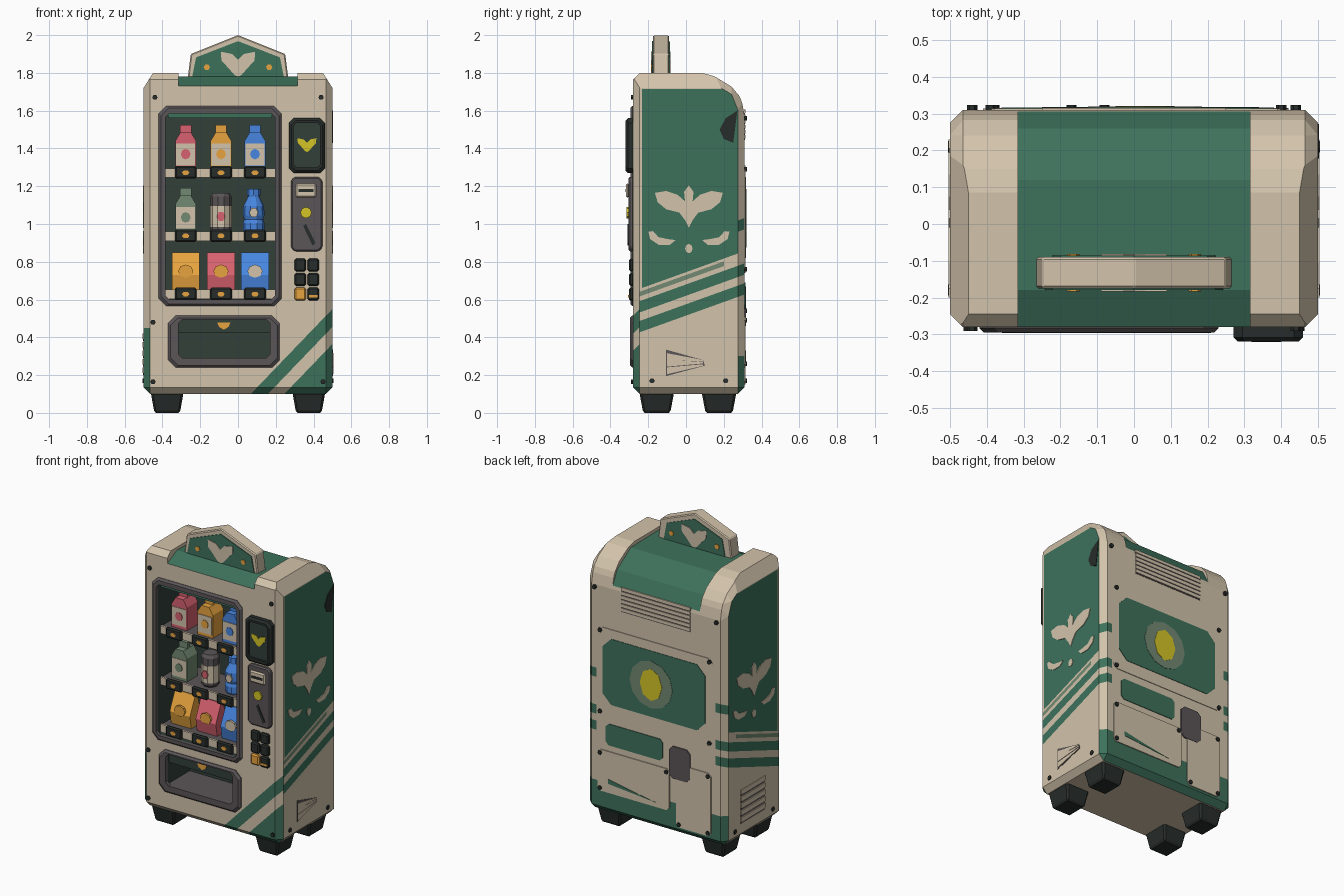
import bpy, bmesh, math
from mathutils import Vector

if "Cube" in bpy.data.objects:
    bpy.data.objects.remove(bpy.data.objects["Cube"])

COL = {
    'cream': (0.65, 0.55, 0.41), 'green': (0.047, 0.165, 0.105), 'charcoal': (0.02, 0.026, 0.024),
    'interior_dark': (0.032, 0.05, 0.042), 'grey': (0.105, 0.092, 0.098), 'orange': (0.80, 0.37, 0.05),
    'pink': (0.68, 0.12, 0.16), 'blue': (0.065, 0.24, 0.75), 'yellow': (0.66, 0.56, 0.02), 'sage': (0.17, 0.25, 0.17)}
MAT = {}
for k, c in COL.items():
    MAT[k] = bpy.data.materials.new(k)
    MAT[k].diffuse_color = (*c, 1)


def finish(bm, name, mat):
    bmesh.ops.recalc_face_normals(bm, faces=bm.faces)
    me = bpy.data.meshes.new(name)
    bm.to_mesh(me)
    bm.free()
    ob = bpy.data.objects.new(name, me)
    bpy.context.collection.objects.link(ob)
    me.materials.append(MAT[mat])
    return ob


def prism(name, pts, axis, a0, a1, mat, bevel=0):
    """Extrude a 2D outline along x (points are y,z) or y (points are x,z)."""
    bm = bmesh.new()
    at = (lambda p, a: (a, p[0], p[1])) if axis == 'x' else (lambda p, a: (p[0], a, p[1]))
    A = [bm.verts.new(at(p, a0)) for p in pts]
    B = [bm.verts.new(at(p, a1)) for p in pts]
    bm.faces.new(A)
    bm.faces.new(B)
    for i in range(len(pts)):
        j = (i + 1) % len(pts)
        bm.faces.new((A[i], A[j], B[j], B[i]))
    if bevel:
        bmesh.ops.recalc_face_normals(bm, faces=bm.faces)
        bmesh.ops.bevel(bm, geom=bm.edges[:], offset=bevel, segments=1, affect='EDGES', clamp_overlap=True)
    return finish(bm, name, mat)


def box(name, x0, x1, y0, y1, z0, z1, mat, bevel=0):
    return prism(name, [(x0, z0), (x1, z0), (x1, z1), (x0, z1)], 'y', y0, y1, mat, bevel)


def chrect(x0, x1, z0, z1, c):
    return [(x0 + c, z0), (x1 - c, z0), (x1, z0 + c), (x1, z1 - c),
            (x1 - c, z1), (x0 + c, z1), (x0, z1 - c), (x0, z0 + c)]


def ngon(x, z, rx, rz, n=10):
    return [(x + rx * math.cos(2 * math.pi * i / n), z + rz * math.sin(2 * math.pi * i / n)) for i in range(n)]


def mirror(half, x=0, z=0, s=1):
    full = half + [(-p[0], p[1]) for p in half[-2:0:-1]]
    return [(x + s * a, z + s * b) for a, b in full]


def ring(name, outer, inner, y0, y1, mat, edge=0.012):
    """Frame with chamfered outer edge, between y0 (back) and y1 (front)."""
    bm = bmesh.new()
    cx, cz = (sum(p[k] for p in outer) / len(outer) for k in (0, 1))
    shr = [(p[0] - math.copysign(edge, p[0] - cx), p[1] - math.copysign(edge, p[1] - cz)) for p in outer]
    loops = [[bm.verts.new((p[0], y, p[1])) for p in ps] for ps, y in
             ((outer, y0), (outer, y1 + edge), (shr, y1), (inner, y1), (inner, y0))]
    n = len(outer)
    for k in range(5):
        a, b = loops[k], loops[(k + 1) % 5]
        for i in range(n):
            bm.faces.new((a[i], a[(i + 1) % n], b[(i + 1) % n], b[i]))
    return finish(bm, name, mat)


def lathe(name, prof, x, y, z, mat, n=10):
    bm = bmesh.new()
    L = [[bm.verts.new((p[0], p[1], z + h)) for p in ngon(x, y, r, r, n)] for r, h in prof]
    for a, b in zip(L, L[1:]):
        for i in range(n):
            bm.faces.new((a[i], a[(i + 1) % n], b[(i + 1) % n], b[i]))
    bm.faces.new(L[0])
    bm.faces.new(L[-1])
    return finish(bm, name, mat)


# --- cabinet with sloped shoulders; window bay, dispenser bay and roof channel cut out
body = prism('cabinet', [(-.28, .1), (-.28, 1.8), (.12, 1.8), (.27, 1.71), (.31, 1.61), (.31, .1)],
             'x', -.5, .5, 'cream', .035)
bm = bmesh.new()
bm.from_mesh(body.data)
for s in (-1, 1):
    r = bmesh.ops.bisect_plane(bm, geom=bm.verts[:] + bm.edges[:] + bm.faces[:], clear_outer=True,
                               plane_co=Vector((s * .5, 0, 1.72)), plane_no=Vector((s * .8, 0, .5)).normalized())
    bmesh.ops.holes_fill(bm, edges=[e for e in bm.edges if e.is_boundary])
bmesh.ops.recalc_face_normals(bm, faces=bm.faces)
bm.to_mesh(body.data)
bm.free()
cutters = [box('window_cutter', -.385, .195, -.4, 0, .6, 1.585, 'cream'),
           box('tray_cutter', -.315, .17, -.4, -.05, .29, .495, 'cream'),
           prism('roof_cutter', [(-.3, 1.722), (-.18, 1.78), (.12, 1.775), (.26, 1.685), (.33, 1.55), (.33, 1.9), (-.3, 1.9)],
                 'x', -.315, .315, 'cream')]
bpy.context.view_layer.objects.active = body
for c in cutters:
    m = body.modifiers.new('cut', 'BOOLEAN')
    m.operation, m.solver, m.object = 'DIFFERENCE', 'EXACT', c
    bpy.ops.object.modifier_apply(modifier=m.name)
    bpy.data.objects.remove(c)

# --- painted stripes: slice the cabinet, then colour faces by position
bm = bmesh.new()
bm.from_mesh(body.data)
bmesh.ops.triangulate(bm, faces=bm.faces[:])
planes = [((0, 0, z), (0, 0, 1)) for z in (.3, .45, 1.715)]
planes += [((x, 0, 0), (1, 0, 0)) for x in (-.43, .43)]
planes += [((0, y, 0), (0, 1, 0)) for y in (-.232, .2)]
planes += [((0, 0, d), (-1.04, 0, 1)) for d in (.03, -.065, -.155)]
planes += [((0, 0, e), (0, -.36, 1)) for e in (.515, .575, .62, .68, .705, .73, .745, .86, .92)]
for co, no in planes:
    bmesh.ops.bisect_plane(bm, geom=bm.verts[:] + bm.edges[:] + bm.faces[:],
                           plane_co=Vector(co), plane_no=Vector(no).normalized())
bm.normal_update()


def paint(f):
    c, n = f.calc_center_median(), f.normal
    d, e, ax = c.z - 1.04 * c.x, c.z - .36 * c.y, abs(c.x)
    band = .515 < e < .575 or .62 < e < .68
    if ax < .4 and -.279 < c.y < .02 and .28 < c.z < 1.6:
        return 3 if n.z > .9 and c.z < .4 else 2
    if ax < .312 and c.z > 1.6 and abs(n.y) < .95 and abs(n.x) < .5:
        return 1
    if c.y < -.246 and c.z < 1.7:
        return int(-.065 < d < .03 or d < -.155 or (c.x < -.465 and c.z < .45))
    if ax > .499:
        if .705 < e < .73 and c.y < .2:
            return 4
        return int(band or (e > .745 and c.z < 1.715 and c.y > -.232))
    if c.y > .276 and c.z > .1:
        return int(c.z < .3 or (ax > .43 and (band or .86 < e < .92)))
    return 0


body.data.materials.clear()
for k in ('cream', 'green', 'interior_dark', 'grey', 'sage'):
    body.data.materials.append(MAT[k])
for f in bm.faces:
    f.material_index = paint(f)
bm.to_mesh(body.data)
bm.free()

# --- feet
for x in (-.375, .375):
    for y in (-.155, .175):
        foot = box('foot', x - .085, x + .085, y - .09, y + .09, 0, .11, 'charcoal', .012)
        for v in foot.data.vertices:
            if v.co.z < .05:
                v.co.x, v.co.y = x + (v.co.x - x) * .82, y + (v.co.y - y) * .82

# --- top sign
SIGN = [(-.27, 1.74), (.27, 1.74), (.25, 1.9), (0, 2), (-.25, 1.9)]
FACE = [(-.25, 1.74), (.25, 1.74), (.222, 1.882), (0, 1.968), (-.222, 1.882)]
prism('sign_board', SIGN, 'y', -.175, -.09, 'cream', .006)
prism('sign_face', FACE, 'y', -.18, -.17, 'green')
prism('sign_back', [(x * .9, 1.76 + (z - 1.74) * .9) for x, z in FACE], 'y', -.095, -.086, 'green')
LEAF = [(0, .02), (.03, .05), (.09, .062), (.088, .015), (.05, -.025), (.02, -.06), (0, -.07)]
for y0, y1 in ((-.184, -.178), (-.088, -.082)):
    prism('sign_leaf', mirror(LEAF, 0, 1.85), 'y', y0, y1, 'cream')
    for s in (-1, 1):
        prism('sign_dot', ngon(s * .165, 1.83, .017, .017, 6), 'y', y0, y1, 'orange')

# --- display window, shelves and tags
ring('window_frame', chrect(-.42, .23, .565, 1.625, .04), chrect(-.385, .195, .6, 1.585, .02), -.275, -.295, 'grey')
box('window_top_strip', -.37, .18, -.27, -.26, 1.56, 1.585, 'green')
COLS = (-.277, -.09, .09)
for z in (1.245, .91, .602):
    box('shelf', -.385, .195, -.235, 0, z + .02, z + .045, 'grey')
    box('shelf_rail', -.385, .195, -.25, -.235, z, z + .05, 'cream')
    for x in COLS:
        box('price_tag', x - .057, x + .057, -.272, -.25, z - .005, z + .062, 'charcoal', .008)
        prism('price_mark', ngon(x, z + .027, .02, .014, 6), 'y', -.276, -.27, 'orange')


# --- goods
def carton(x, z, col, mark):
    pts = [(x - .055, z), (x + .055, z), (x + .055, z + .15), (x + .028, z + .195), (x - .028, z + .195), (x - .055, z + .15)]
    prism('carton', pts, 'y', -.21, -.1, col)
    box('carton_fin', x - .03, x + .03, -.17, -.14, z + .19, z + .235, col)
    box('carton_label', x - .05, x + .05, -.214, -.209, z + .02, z + .135, 'cream')
    prism('carton_mark', ngon(x, z + .08, .026, .028, 8), 'y', -.218, -.212, mark)


for x, col in zip(COLS, ('pink', 'orange', 'blue')):
    carton(x, 1.29, col, col)
carton(COLS[0], .955, 'sage', 'sage')
lathe('can', [(.045, 0), (.055, .012), (.055, .19), (.043, .21)], COLS[1], -.155, .955, 'grey')
lathe('can_label', [(.057, .03), (.057, .14)], COLS[1], -.155, .955, 'cream')
prism('can_mark', ngon(COLS[1], 1.04, .022, .028, 6), 'y', -.216, -.205, 'pink')
lathe('bottle', [(.05, 0), (.057, .012), (.057, .05), (.05, .07), (.057, .09), (.055, .14), (.03, .19), (.03, .2)],
      .083, -.155, .955, 'blue')
lathe('bottle_cap', [(.035, .195), (.035, .23)], .083, -.155, .955, 'blue', 8)
prism('bottle_mark', ngon(.083, 1.06, .024, .028, 6), 'y', -.216, -.205, 'cream')
for x, col, mark in zip(COLS, ('orange', 'pink', 'blue'), ('orange', 'orange', 'cream')):
    prism('snack_bag', [(-.19, .645), (-.09, .645), (-.095, .74), (-.13, .85), (-.15, .85), (-.205, .73)],
          'x', x - .073, x + .073, col)
    prism('bag_mark', ngon(x, .75, .04, .035, 8), 'y', -.209, -.195, mark)

# --- collection tray
ring('tray_frame', chrect(-.37, .22, .24, .515, .04), chrect(-.315, .17, .29, .495, .02), -.275, -.297, 'grey')
box('tray_flap', -.315, .17, -.26, -.245, .425, .495, 'interior_dark')
prism('tray_mark', [(-.11, .478), (-.04, .478), (-.05, .455), (-.075, .44), (-.1, .455)], 'y', -.266, -.258, 'orange')

# --- control column: screen, coin unit, keypad
ring('screen_frame', chrect(.27, .46, 1.27, 1.56, .025), chrect(.295, .435, 1.3, 1.535, .015), -.275, -.32, 'charcoal')
box('screen', .29, .44, -.305, -.275, 1.295, 1.54, 'interior_dark')
prism('screen_leaf', mirror(LEAF, .365, 1.42, .55), 'y', -.31, -.303, 'yellow')
prism('coin_panel', chrect(.28, .447, .855, 1.25, .02), 'y', -.305, -.275, 'grey', .008)
box('note_slot', .305, .415, -.318, -.3, 1.14, 1.215, 'cream', .008)
box('note_slit', .32, .4, -.321, -.316, 1.17, 1.185, 'charcoal')
prism('coin_button', ngon(.36, 1.06, .03, .03, 8), 'y', -.315, -.3, 'yellow')
prism('coin_groove', [(.395, .885), (.41, .9), (.36, 1.0), (.345, .99)], 'y', -.309, -.303, 'charcoal')
for i in range(6):
    x, z = .33 + .068 * (i % 2), .783 - .077 * (i // 2)
    box('key', x - .03, x + .03, -.302, -.275, z - .034, z + .034, 'orange' if i == 4 else 'charcoal', .008)
box('key_stripe', .372, .424, -.306, -.3, .612, .624, 'orange')

# --- side emblems, mirrored
SPROUT = [(0, .115), (.025, .08), (.02, .03), (.06, .065), (.12, .085), (.18, .075), (.165, .025),
          (.12, -.012), (.05, -.03), (.02, -.07), (0, -.11)]
CURL = [(-.075, .03), (-.065, -.01), (-.02, -.04), (.04, -.04), (.07, -.015), (.03, -.01), (-.02, 0), (-.05, .032)]
for s in (-1, 1):
    a, b = s * .498, s * .504
    prism('side_sprout', mirror(SPROUT, .015, 1.09), 'x', a, b, 'cream')
    for t in (-1, 1):
        prism('side_curl', [(.015 + t * (.14 - u), .93 + v) for u, v in CURL], 'x', a, b, 'cream')
    prism('side_dot', ngon(.015, .87, .02, .025, 8), 'x', a, b, 'cream')
    for y in (-.18, .21):
        prism('side_screw', ngon(y, .17, .015, .015, 6), 'x', s * .495, s * .506, 'charcoal')
prism('worn_patch', [(.272, 1.6), (.21, 1.56), (.178, 1.5), (.2, 1.45), (.25, 1.43)], 'x', .498, .503, 'charcoal')
prism('right_vent', [(-.105, .195), (.1, .25), (.09, .28), (-.105, .335)], 'x', .498, .502, 'grey')
for z in (.225, .265, .3):
    prism('right_vent_slat', [(-.1, z - .02), (.09, z * .3 + .182), (.09, z * .3 + .19), (-.1, z + .016)], 'x', .498, .505, 'cream')
for i in range(5):
    z = .2 + i * .045
    box('left_vent_gap', -.502, -.498, -.1, .15, z, z + .012, 'grey')
    box('left_vent_slat', -.505, -.498, -.1, .15, z + .012, z + .04, 'cream')

# --- rear panels, vent and screws
for i in range(6):
    z = 1.445 + i * .027
    box('rear_vent_gap', -.25, .25, .308, .312, z, z + .008, 'grey')
    box('rear_vent_slat', -.25, .25, .308, .315, z + .007, z + .026, 'cream')


def rear(name, x0, x1, z0, z1, c, top, mat):
    prism(name, chrect(x0, x1, z0, z1, c), 'y', .305, top, mat)


rear('rear_hatch', -.41, .42, .74, 1.31, .03, .314, 'cream')
rear('rear_hatch_paint', -.36, .38, .82, 1.25, .06, .317, 'green')
prism('rear_ring', ngon(.03, 1.03, .155, .155, 12), 'y', .31, .319, 'sage')
prism('rear_spot', ngon(.03, 1.03, .08, .105, 8), 'y', .31, .321, 'yellow')
rear('rear_green_patch', -.05, .36, .55, .69, .02, .314, 'green')
rear('rear_left_panel', -.1, .42, .24, .51, .02, .316, 'cream')
rear('rear_right_panel', -.4, -.15, .15, .56, .02, .316, 'cream')
rear('rear_grey_patch', -.25, -.1, .46, .67, .025, .318, 'grey')
prism('rear_scratch', [(.0, .27), (.34, .3), (.34, .33), (.18, .3)], 'y', .31, .318, 'green')
for x, z in ((.44, 1.56), (-.44, 1.56), (.4, 1.29), (-.39, 1.29), (.4, .76), (-.39, .76), (.4, .49), (-.08, .49),
             (.4, .26), (-.38, .17), (-.17, .17), (-.38, .54)):
    prism('rear_screw', ngon(x, z, .014, .014, 6), 'y', .305, .324, 'charcoal')
for x, z in ((-.45, .165), (.45, .165), (-.45, .48), (-.44, 1.67), (.44, 1.67)):
    prism('front_screw', ngon(x, z, .014, .014, 6), 'y', -.291, -.275, 'charcoal')

for m in bpy.data.materials:
    if m.users and not m.is_grease_pencil:
        m.use_nodes = True
        m.node_tree.nodes["Principled BSDF"].inputs["Base Color"].default_value = m.diffuse_color
